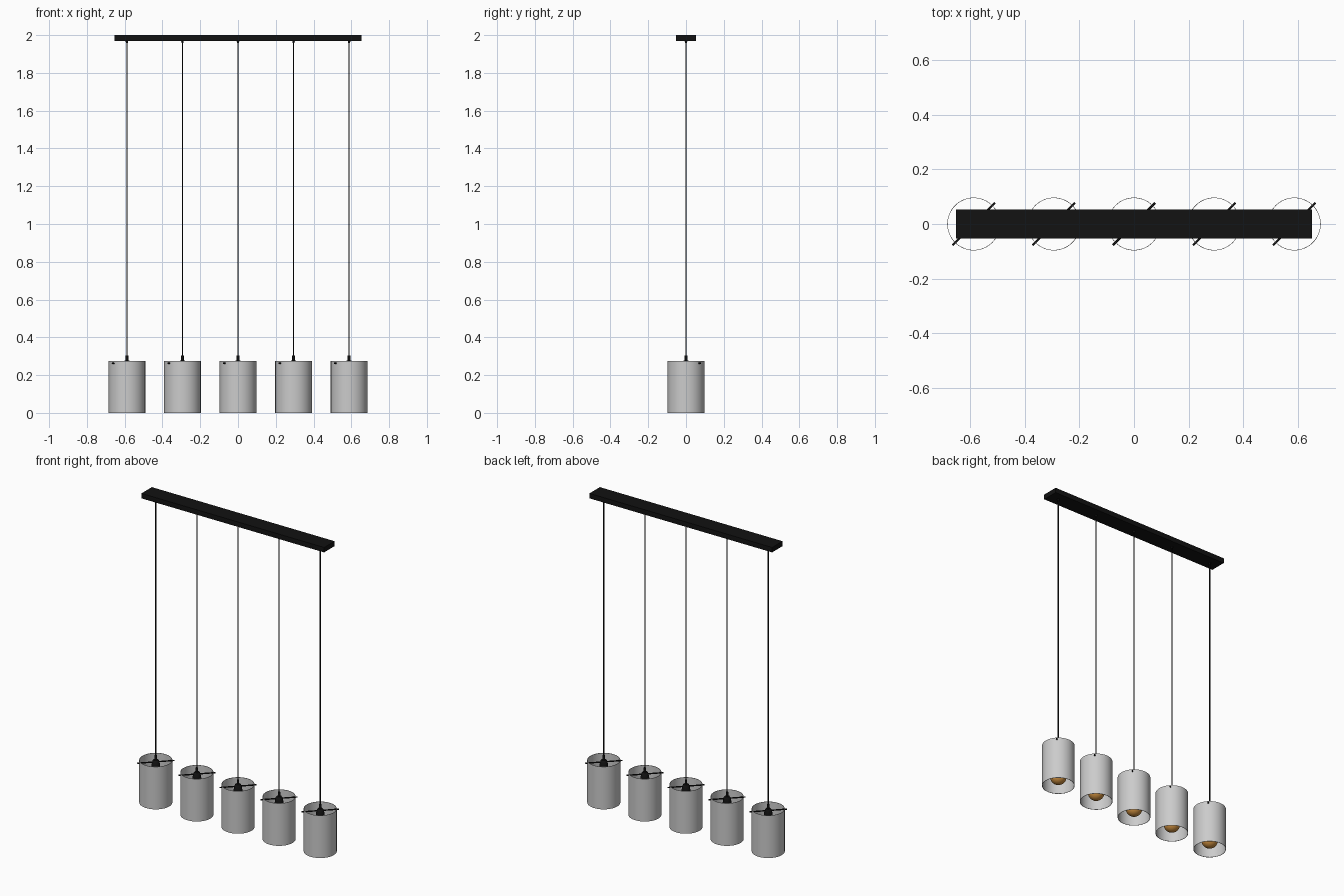
import bpy, bmesh, math
from mathutils import Matrix, Vector

if "Cube" in bpy.data.objects:
    bpy.data.objects.remove(bpy.data.objects["Cube"])


def material(name, color):
    m = bpy.data.materials.new(name)
    m.diffuse_color = color
    m.use_nodes = True
    m.node_tree.nodes["Principled BSDF"].inputs["Base Color"].default_value = m.diffuse_color
    return m


BLACK = material("black_metal", (0.006, 0.006, 0.006, 1))
AMBER = material("amber_glass", (0.6, 0.27, 0.05, 1))


def finish(name, bm, mat=None, loc=(0, 0, 0), smooth=True):
    bmesh.ops.recalc_face_normals(bm, faces=bm.faces)
    me = bpy.data.meshes.new(name)
    bm.to_mesh(me)
    bm.free()
    ob = bpy.data.objects.new(name, me)
    ob.location = loc
    bpy.context.collection.objects.link(ob)
    if mat:
        me.materials.append(mat)
    if smooth:
        bpy.ops.object.select_all(action='DESELECT')
        ob.select_set(True)
        bpy.context.view_layer.objects.active = ob
        bpy.ops.object.shade_smooth_by_angle(angle=math.radians(35))
    return ob


def lathe(name, profile, x, mat=None, steps=48, closed=False):
    """Spin an (r, z) profile around the vertical axis at x."""
    bm = bmesh.new()
    vs = [bm.verts.new((r, 0, z)) for r, z in profile]
    pairs = list(zip(vs, vs[1:])) + ([(vs[-1], vs[0])] if closed else [])
    edges = [bm.edges.new(p) for p in pairs]
    bmesh.ops.spin(bm, geom=vs + edges, axis=(0, 0, 1), cent=(0, 0, 0),
                   angle=2 * math.pi, steps=steps, use_duplicate=False)
    bmesh.ops.remove_doubles(bm, verts=bm.verts, dist=1e-5)
    return finish(name, bm, mat, (x, 0, 0))


# Ceiling bar
bm = bmesh.new()
bmesh.ops.create_cube(bm, size=1)
bmesh.ops.scale(bm, vec=(1.306, 0.106, 0.032), verts=bm.verts)
finish("ceiling_bar", bm, BLACK, (0, 0, 1.984), smooth=False)

# Globe bulb profile: sphere with a neck running up into the socket
R, ZC = 0.049, 0.061
bulb = [(R * math.sin(a), ZC - R * math.cos(a))
        for a in [math.radians(d) for d in range(0, 136, 9)]]
bulb += [(0.024, 0.112), (0.017, 0.130), (0.014, 0.150), (0.014, 0.185), (0, 0.185)]

for i in range(5):
    x = (i - 2) * 0.294
    n = i + 1
    # Cable and its grip under the bar
    lathe(f"cable_{n}", [(0, 0.28), (0.0035, 0.28), (0.0035, 1.97), (0, 1.97)], x, BLACK, 12)
    lathe(f"cable_grip_{n}", [(0, 1.957), (0.005, 1.957), (0.007, 1.969), (0, 1.969)], x, BLACK, 16)
    # Thin open cylinder shade
    lathe(f"shade_{n}", [(0.097, 0), (0.097, 0.275), (0.095, 0.275), (0.095, 0)],
          x, None, 64, closed=True)
    # Bell-shaped lamp holder
    lathe(f"lamp_holder_{n}", [(0, 0.303), (0.007, 0.303), (0.007, 0.278), (0.014, 0.276),
                               (0.020, 0.268), (0.024, 0.250), (0.026, 0.236),
                               (0.026, 0.170), (0, 0.170)], x, BLACK, 32)
    lathe(f"bulb_{n}", bulb, x, AMBER, 32)
    # Diagonal rod carrying the shade
    bm = bmesh.new()
    bmesh.ops.create_cone(bm, cap_ends=True, segments=16, radius1=0.004, radius2=0.004, depth=0.22)
    rot = Vector((1, 1, 0)).to_track_quat('Z', 'Y').to_matrix().to_4x4()
    bmesh.ops.transform(bm, matrix=rot, verts=bm.verts)
    finish(f"support_rod_{n}", bm, BLACK, (x, 0, 0.262))
